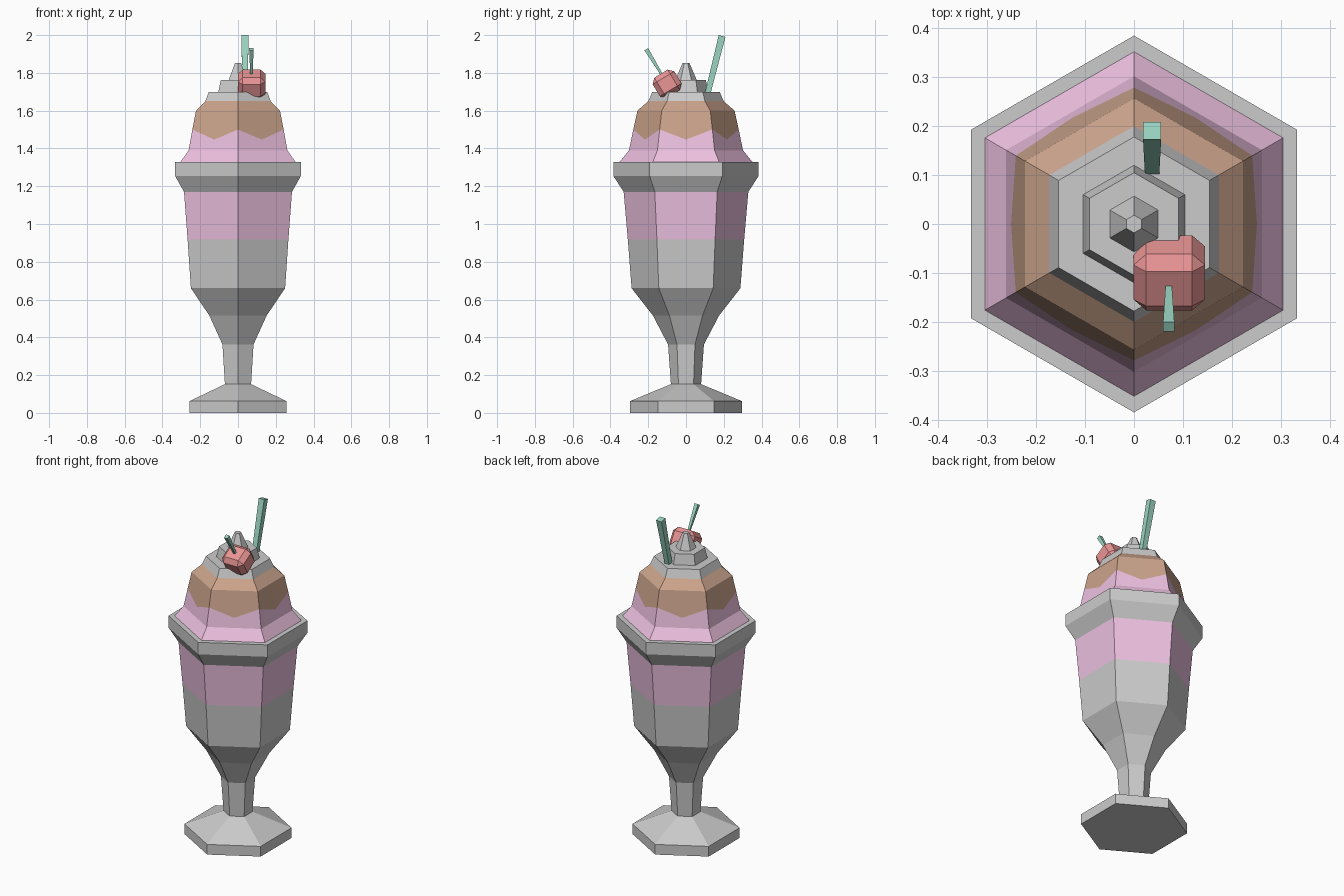
import bpy, bmesh
from math import cos, sin, pi, radians
from mathutils import Vector, Matrix

if "Cube" in bpy.data.objects:
    bpy.data.objects.remove(bpy.data.objects["Cube"])

mats = {}
COLORS = {"pink": (0.85, 0.53, 0.75, 1), "brown": (0.6, 0.37, 0.26, 1),
          "red": (0.82, 0.3, 0.3, 1), "green": (0.33, 0.67, 0.54, 1)}


def finish(name, bm, color=None):
    bmesh.ops.recalc_face_normals(bm, faces=bm.faces)
    me = bpy.data.meshes.new(name)
    bm.to_mesh(me)
    bm.free()
    ob = bpy.data.objects.new(name, me)
    bpy.context.collection.objects.link(ob)
    if color:
        if color not in mats:
            mats[color] = bpy.data.materials.new(color)
            mats[color].diffuse_color = COLORS[color]
        me.materials.append(mats[color])
    return ob


def loft(bm, rings, bottom=False, top=False):
    loops = [[bm.verts.new(p) for p in ring] for ring in rings]
    n = len(loops[0])
    for a, b in zip(loops, loops[1:]):
        for i in range(n):
            j = (i + 1) % n
            bm.faces.new((a[i], a[j], b[j], b[i]))
    if bottom:
        bm.faces.new(loops[0][::-1])
    if top:
        bm.faces.new(loops[-1])


def hex_lathe(name, profile, color=None, bottom=False, top=False):
    """Profile of (radius, z), or (r, z, mid_r, mid_z) to bend each side at its middle."""
    rings = []
    for p in profile:
        ring = []
        for k in range(6):
            a = pi / 2 + k * pi / 3
            ring.append((p[0] * cos(a), p[0] * sin(a), p[1]))
            if len(p) == 4:
                a, r = a + pi / 6, p[2] * cos(pi / 6)
                ring.append((r * cos(a), r * sin(a), p[3]))
        rings.append(ring)
    bm = bmesh.new()
    loft(bm, rings, bottom, top)
    return finish(name, bm, color)


def square_stick(name, start, end, w0, w1, color):
    start, end = Vector(start), Vector(end)
    side = Vector((1, 0, 0))
    up = (end - start).normalized().cross(side)
    rings = [[c + (side * sx + up * sy) * w / 2
              for sx, sy in ((-1, -1), (1, -1), (1, 1), (-1, 1))]
             for c, w in ((start, w0), (end, w1))]
    bm = bmesh.new()
    loft(bm, rings, True, True)
    return finish(name, bm, color)


# Glass: foot, stem and bowl, then the ice cream band, then the rim
hex_lathe("glass_base", [(.297, 0), (.297, .062), (.08, .152), (.095, .362),
                         (.175, .515), (.288, .66), (.308, .917)], bottom=True)
hex_lathe("glass_pink_band", [(.308, .917), (.33, 1.17)], "pink")
hex_lathe("glass_rim", [(.33, 1.17), (.385, 1.255), (.385, 1.328), (.352, 1.328)])

# Ice cream dome with a wavy sauce edge
edge = (.279, 1.5, .29, 1.447)
hex_lathe("ice_cream", [(.352, 1.328) * 2, (.302, 1.39) * 2, edge], "pink")
hex_lathe("sauce", [edge, (.257, 1.6) * 2, (.2, 1.65) * 2], "brown")

# Stepped whipped cream swirl
hex_lathe("whipped_cream", [(.2, 1.65), (.178, 1.7), (.12, 1.7), (.105, 1.762),
                            (.057, 1.762), (.018, 1.853)], top=True)

# Straw
square_stick("straw", (.037, .112, 1.68), (.037, .191, 1.995), .029, .037, "green")

# Cherry: bevelled cube leaning forward, with its stem
bm = bmesh.new()
bmesh.ops.create_cube(bm, size=1)
bmesh.ops.scale(bm, vec=(.146, .134, .126), verts=bm.verts)
bmesh.ops.bevel(bm, geom=bm.edges[:], offset=.026, segments=1, affect='EDGES')
bmesh.ops.transform(bm, matrix=Matrix.Translation((.072, -.1, 1.742)) @
                    Matrix.Rotation(radians(31), 4, 'X'), verts=bm.verts)
finish("cherry", bm, "red")
square_stick("cherry_stem", (.071, -.125, 1.785), (.071, -.21, 1.925), .012, .023, "green")

for m in bpy.data.materials:
    if m.users and not m.is_grease_pencil:
        m.use_nodes = True
        m.node_tree.nodes["Principled BSDF"].inputs["Base Color"].default_value = m.diffuse_color
